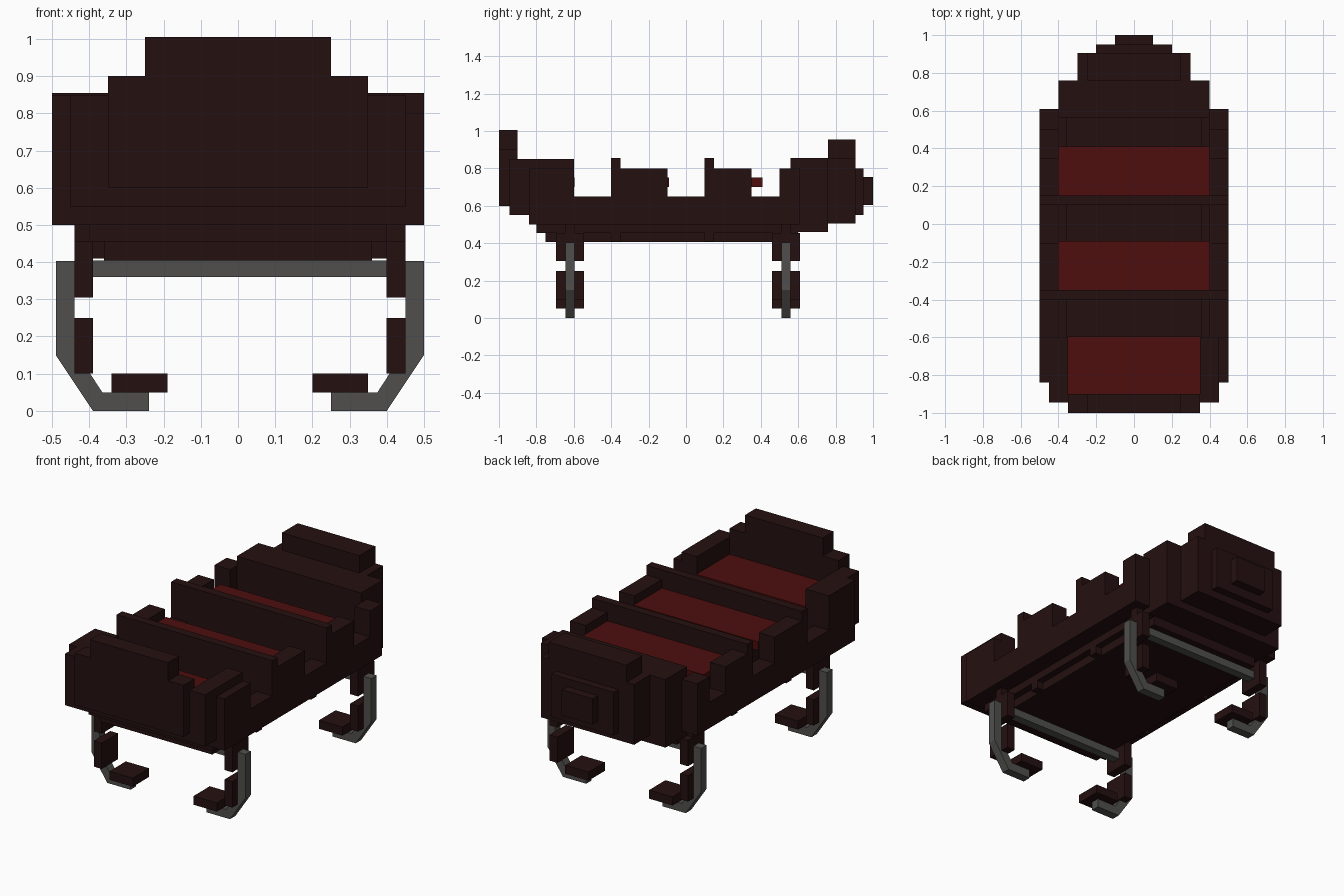
import bpy, bmesh

if "Cube" in bpy.data.objects:
    bpy.data.objects.remove(bpy.data.objects["Cube"])


def material(name, rgb):
    m = bpy.data.materials.new(name)
    m.diffuse_color = (*rgb, 1)
    m.use_nodes = True
    m.node_tree.nodes["Principled BSDF"].inputs["Base Color"].default_value = m.diffuse_color
    return m


DARK = material("dark_wood", (0.018, 0.005, 0.005))
RED = material("red_cushion", (0.075, 0.004, 0.004))
GREY = material("grey_metal", (0.08, 0.078, 0.075))


def finish(name, bm, mat):
    bmesh.ops.recalc_face_normals(bm, faces=bm.faces)
    me = bpy.data.meshes.new(name)
    bm.to_mesh(me)
    bm.free()
    me.materials.append(mat)
    ob = bpy.data.objects.new(name, me)
    bpy.context.collection.objects.link(ob)
    return ob


def prism(name, profile, y0, y1, mat):
    """Extrude an x/z outline along y."""
    bm = bmesh.new()
    face = bm.faces.new([bm.verts.new((x, y0, z)) for x, z in profile])
    ext = bmesh.ops.extrude_face_region(bm, geom=[face])
    verts = [v for v in ext["geom"] if isinstance(v, bmesh.types.BMVert)]
    bmesh.ops.translate(bm, verts=verts, vec=(0, y1 - y0, 0))
    return finish(name, bm, mat)


def box(name, x0, x1, y0, y1, z0, z1, mat=DARK):
    return prism(name, [(x0, z0), (x1, z0), (x1, z1), (x0, z1)], y0, y1, mat)


def pair(name, x0, x1, *rest):
    box(name + "_right", x0, x1, *rest)
    box(name + "_left", -x1, -x0, *rest)


# Hollow hull: thin floor and stepped sides
box("floor", -0.36, 0.36, -0.75, 0.60, 0.405, 0.412)
pair("lower_side", 0.355, 0.36, -0.75, 0.60, 0.405, 0.46)
pair("middle_side", 0.355, 0.40, -0.80, 0.60, 0.455, 0.505)
pair("side_wall", 0.40, 0.50, -0.84, 0.61, 0.50, 0.65)
pair("wall_rear_seat", 0.40, 0.50, -0.40, -0.10, 0.65, 0.80)
pair("wall_front_seat", 0.40, 0.50, 0.10, 0.35, 0.65, 0.80)
pair("wall_bow", 0.40, 0.50, 0.50, 0.61, 0.65, 0.80)

# Stern: stepped underside, corner blocks and tall back panel
box("stern_lower", -0.36, 0.36, -0.75, -0.70, 0.41, 0.46)
box("stern_middle", -0.40, 0.40, -0.80, -0.75, 0.455, 0.51)
box("stern_upper", -0.45, 0.45, -0.84, -0.80, 0.50, 0.56)
box("stern_wall", -0.45, 0.45, -0.945, -0.84, 0.55, 0.70)
pair("stern_corner", 0.35, 0.45, -0.945, -0.60, 0.55, 0.85)
box("stern_outer_right", 0.45, 0.50, -0.84, -0.60, 0.65, 0.80)
box("stern_outer_left", -0.50, -0.45, -0.84, -0.60, 0.65, 0.85)
box("stern_panel", -0.35, 0.35, -1.00, -0.90, 0.60, 0.90)
box("stern_crest", -0.25, 0.25, -1.00, -0.90, 0.90, 1.005)

# Bow: nested blocks getting smaller towards the tip
box("bow_lower", -0.36, 0.36, 0.56, 0.60, 0.41, 0.46)
box("bow_main", -0.40, 0.40, 0.56, 0.76, 0.46, 0.855)
box("bow_second", -0.30, 0.30, 0.76, 0.905, 0.505, 0.855)
box("bow_crest", -0.25, 0.25, 0.76, 0.905, 0.855, 0.955)
box("bow_third", -0.20, 0.20, 0.905, 0.95, 0.55, 0.80)
box("bow_tip", -0.10, 0.10, 0.95, 1.00, 0.605, 0.755)

# Seats with backrests and front supports
box("stern_seat", -0.35, 0.35, -0.90, -0.595, 0.70, 0.75, RED)
box("stern_seat_support", -0.35, 0.35, -0.65, -0.60, 0.41, 0.70)
for label, y in (("rear", -0.40), ("front", 0.10)):
    end = -0.10 if label == "rear" else 0.35
    box(label + "_backrest", -0.40, 0.40, y, y + 0.05, 0.41, 0.855)
    pair(label + "_backrest_cap", 0.40, 0.50, y, y + 0.05, 0.80, 0.855)
    box(label + "_seat", -0.40, 0.40, y + 0.05,
        -0.09 if label == "rear" else 0.41, 0.70, 0.75, RED)
    box(label + "_seat_support", -0.36, 0.36, end - 0.05, end, 0.41, 0.70)

# Legs: bent metal runners, dark brackets and foot pads
LEG = [(0.50, 0.403), (0.50, 0.15), (0.40, 0.0), (0.25, 0.0),
       (0.25, 0.05), (0.375, 0.05), (0.45, 0.165), (0.45, 0.403)]
for end, y in (("rear", -0.62), ("front", 0.535)):
    box(end + "_crossbar", -0.39, 0.40, y - 0.025, y + 0.025, 0.36, 0.405, GREY)
    for side in ("right", "left"):
        def place(x):
            return x if side == "right" else 0.01 - x
        tag = end + "_" + side
        prism(tag + "_leg", [(place(x), z) for x, z in LEG],
              y - 0.025, y + 0.025, GREY)
        for part, x0, x1, z0, z1 in (("upper_bracket", 0.40, 0.45, 0.305, 0.455),
                                     ("lower_bracket", 0.40, 0.45, 0.10, 0.25),
                                     ("foot_pad", 0.20, 0.35, 0.05, 0.10)):
            a, b = sorted((place(x0), place(x1)))
            box(tag + "_" + part, a, b, y - 0.075, y + 0.075, z0, z1)
        # Small upper plate joining bracket to hull
        a, b = sorted((place(0.40), place(0.45)))
        box(tag + "_mount", a, b, y - 0.025, y + 0.025, 0.45, 0.51)
